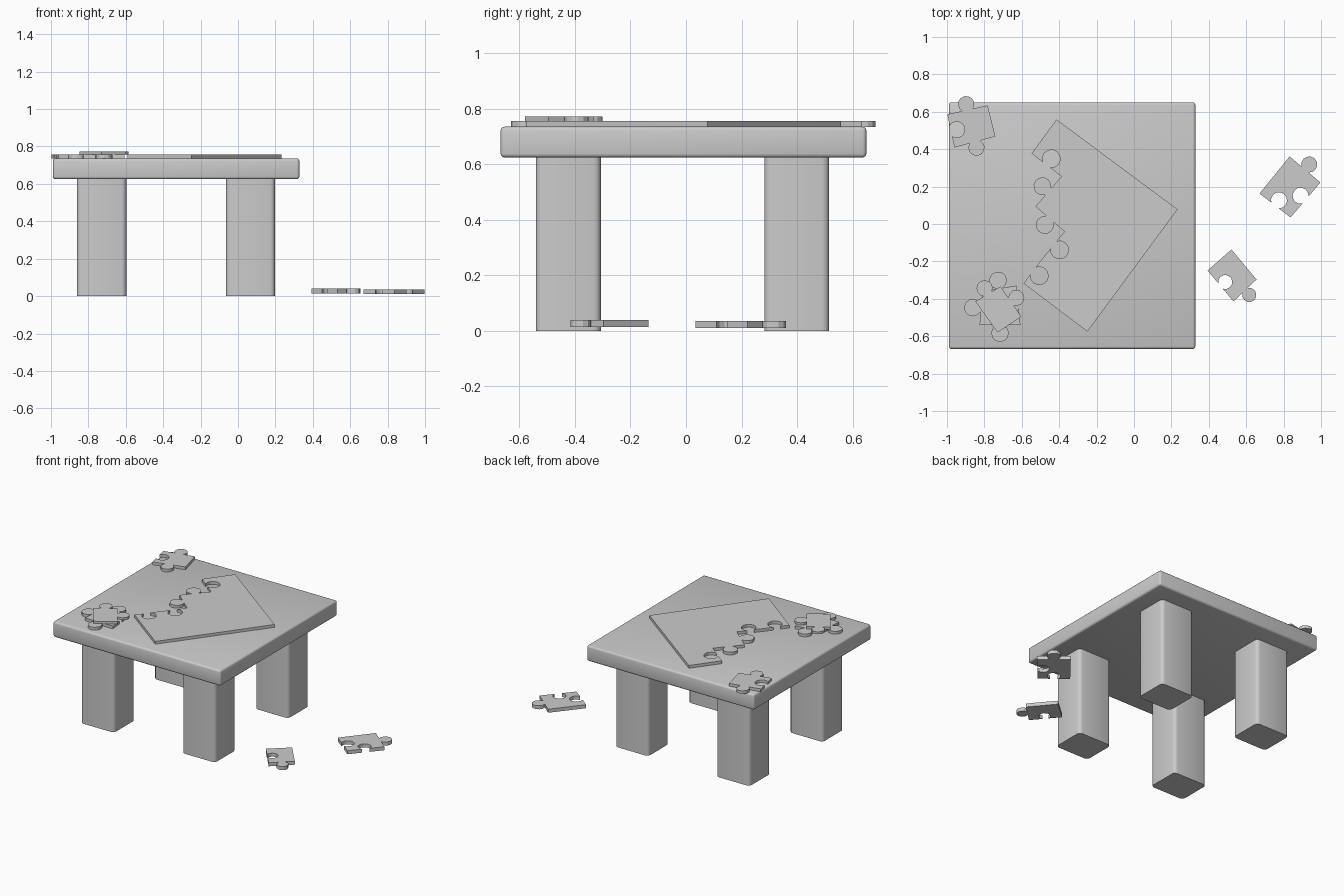
import bpy, bmesh, math
from mathutils import Vector

if "Cube" in bpy.data.objects:
    bpy.data.objects.remove(bpy.data.objects["Cube"])


def link(name, bm):
    bmesh.ops.recalc_face_normals(bm, faces=bm.faces)
    mesh = bpy.data.meshes.new(name)
    bm.to_mesh(mesh)
    bm.free()
    ob = bpy.data.objects.new(name, mesh)
    bpy.context.collection.objects.link(ob)
    return ob


def block(name, lo, hi, bevel, vertical_only=False):
    """Box between two corners with rounded edges."""
    bm = bmesh.new()
    bmesh.ops.create_cube(bm, size=1)
    lo, hi = Vector(lo), Vector(hi)
    for v in bm.verts:
        v.co = Vector([(a + b) / 2 + c * (b - a) for a, b, c in zip(lo, hi, v.co)])
    edges = [e for e in bm.edges
             if not vertical_only or abs(e.verts[0].co.z - e.verts[1].co.z) > 0.1]
    bmesh.ops.bevel(bm, geom=edges, offset=bevel, segments=3, profile=0.5, affect='EDGES')
    ob = link(name, bm)
    bpy.ops.object.select_all(action='DESELECT')
    ob.select_set(True)
    bpy.context.view_layer.objects.active = ob
    bpy.ops.object.shade_smooth_by_angle(angle=math.radians(35))
    return ob


def jigsaw(name, corners, knobs, z0, z1, c=0.035, r=0.043, steps=10):
    """Clockwise outline; each side is straight (0), a tab (1) or a socket (-1)."""
    pts = []
    for i, k in enumerate(knobs):
        a = Vector(corners[i])
        b = Vector(corners[(i + 1) % len(corners)])
        pts.append(a)
        if k:
            along = (b - a).normalized()
            out = Vector((-along.y, along.x)) * k
            centre = (a + b) / 2 + out * c
            half = math.pi - math.acos(c / r)    # arc stops where it meets the side
            for s in range(steps + 1):
                t = -half + 2 * half * s / steps
                pts.append(centre + along * (r * math.sin(t)) + out * (r * math.cos(t)))
    bm = bmesh.new()
    face = bm.faces.new([bm.verts.new((p.x, p.y, z0)) for p in pts])
    new = bmesh.ops.extrude_face_region(bm, geom=[face], use_keep_orig=True)['geom']
    bmesh.ops.translate(bm, vec=(0, 0, z1 - z0),
                        verts=[g for g in new if isinstance(g, bmesh.types.BMVert)])
    return link(name, bm)


# Table
block("table_top", (-0.99, -0.668, 0.625), (0.328, 0.65, 0.736), 0.014)
for side, x0, x1 in (("left", -0.861, -0.597), ("right", -0.064, 0.198)):
    for end, y0, y1 in (("front", -0.541, -0.307), ("back", 0.282, 0.516)):
        block(f"{end}_{side}_leg", (x0, y0, 0), (x1, y1, 0.635), 0.025, True)

# Half finished puzzle with a stepped open edge
jigsaw("assembled_puzzle",
       [(-0.414, 0.559), (0.233, 0.078), (-0.249, -0.575), (-0.591, -0.318),
        (-0.489, -0.184), (-0.372, -0.04), (-0.527, 0.094), (-0.388, 0.254),
        (-0.548, 0.377)],
       [0, 0, 0, -1, -1, 1, 1, -1, 0], 0.735, 0.756, c=0.042, r=0.048)

# Loose pieces on the table
jigsaw("corner_table_piece",
       [(-0.998, 0.586), (-0.783, 0.634), (-0.741, 0.468), (-0.96, 0.409)],
       [1, 0, 1, -1], 0.735, 0.756, c=0.032)
jigsaw("stacked_lower_piece",
       [(-0.81, -0.361), (-0.628, -0.329), (-0.607, -0.54), (-0.826, -0.54)],
       [1, -1, 1, 1], 0.735, 0.756, c=0.044, r=0.047)
jigsaw("stacked_upper_piece",
       [(-0.714, -0.334), (-0.602, -0.495), (-0.73, -0.58), (-0.848, -0.414)],
       [1, 0, 0, 1], 0.756, 0.773)

# Fallen pieces beside the table
jigsaw("near_fallen_piece",
       [(0.393, -0.249), (0.521, -0.136), (0.655, -0.297), (0.532, -0.414)],
       [0, 0, 1, -1], 0.015, 0.04, c=0.033, r=0.038)
jigsaw("far_fallen_piece",
       [(0.832, 0.361), (0.997, 0.222), (0.837, 0.035), (0.671, 0.163)],
       [1, -1, -1, 0], 0.011, 0.036)
